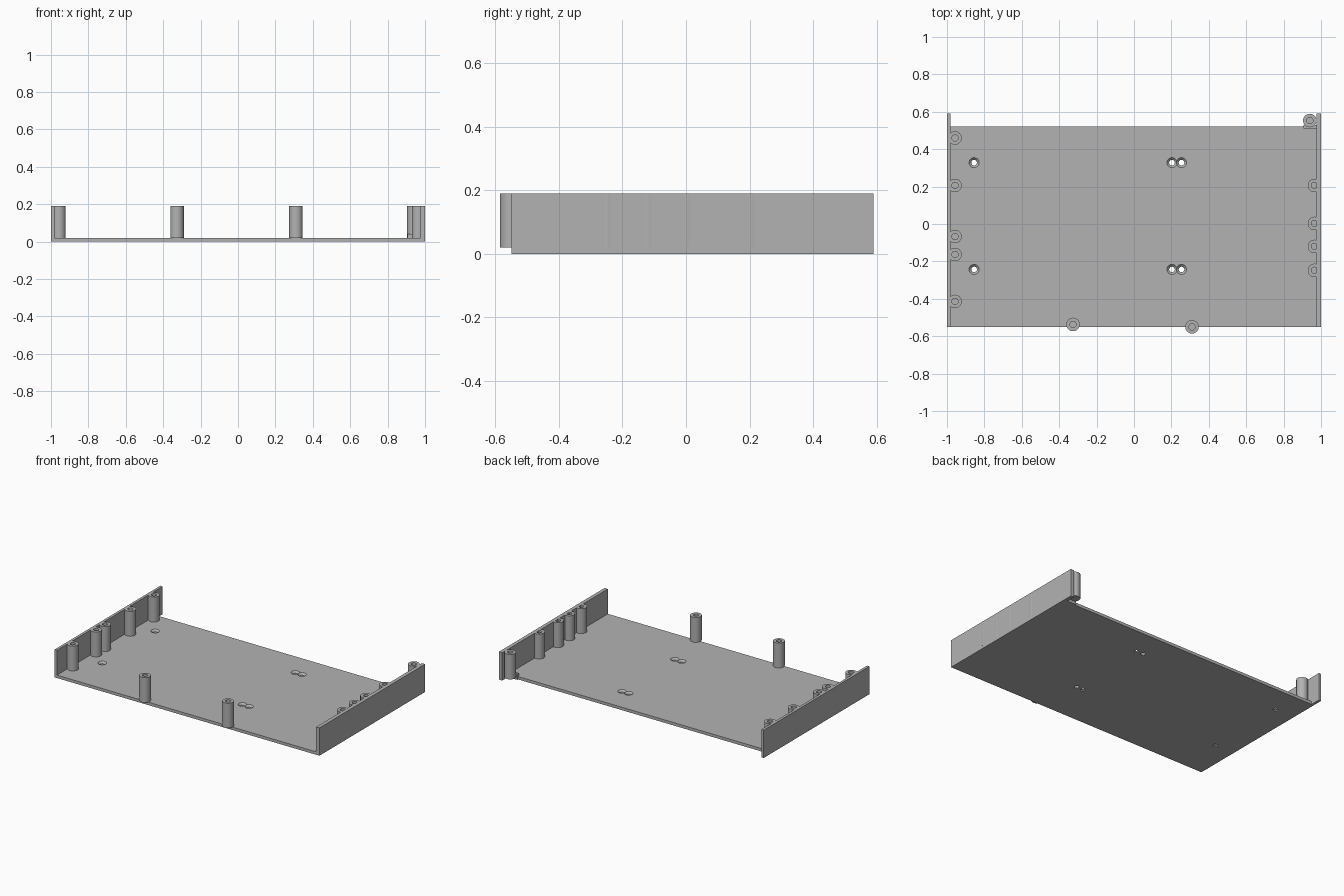
import bpy, bmesh, math
from mathutils import Vector

old = bpy.data.objects.get("Cube")
if old:
    bpy.data.objects.remove(old, do_unlink=True)

grey = bpy.data.materials.new("plain grey")
grey.use_nodes = True
COLOUR = (0.45, 0.45, 0.45, 1)
grey.diffuse_color = COLOUR
grey.node_tree.nodes["Principled BSDF"].inputs["Base Color"].default_value = COLOUR

FLOOR, TOP = 0.02, 0.19
FRONT, BACK, WALL_BACK = -0.55, 0.52, 0.59


def finish(name, bm):
    bmesh.ops.recalc_face_normals(bm, faces=bm.faces)
    mesh = bpy.data.meshes.new(name)
    bm.to_mesh(mesh)
    bm.free()
    mesh.materials.append(grey)
    obj = bpy.data.objects.new(name, mesh)
    bpy.context.collection.objects.link(obj)
    return obj


def box(name, low, high):
    bm = bmesh.new()
    bmesh.ops.create_cube(bm, size=1)
    low, high = Vector(low), Vector(high)
    for v in bm.verts:
        v.co = (low + high) / 2 + v.co * (high - low)
    return finish(name, bm)


def lathe(name, profile, x, y, sides=32):
    """Turn a closed (radius, z) profile around the vertical axis."""
    bm = bmesh.new()
    verts = [bm.verts.new((r, 0, z)) for r, z in profile]
    edges = [bm.edges.new(pair) for pair in zip(verts, verts[1:])]
    bmesh.ops.spin(bm, geom=verts + edges, cent=(0, 0, 0), axis=(0, 0, 1),
                   angle=math.tau, steps=sides, use_duplicate=False)
    bmesh.ops.remove_doubles(bm, verts=bm.verts, dist=1e-5)
    bmesh.ops.translate(bm, verts=bm.verts, vec=(x, y, 0))
    return finish(name, bm)


def smooth(obj):
    bpy.ops.object.select_all(action='DESELECT')
    obj.select_set(True)
    bpy.context.view_layer.objects.active = obj
    bpy.ops.object.shade_smooth_by_angle(angle=math.radians(30))


# Base plate with countersunk screw holes
plate = box("base_plate", (-1, FRONT, 0), (1, BACK, FLOOR))
bpy.context.view_layer.objects.active = plate
sink = [(0, -0.01), (0.015, -0.01), (0.015, 0.008), (0.027, FLOOR), (0.027, 0.03), (0, 0.03)]
for x in (-0.855, 0.203, 0.254):
    for y in (-0.243, 0.328):
        cutter = lathe("hole_cutter", sink, x, y)
        cutter.hide_render = True
        mod = plate.modifiers.new("hole", 'BOOLEAN')
        mod.operation, mod.solver, mod.object = 'DIFFERENCE', 'EXACT', cutter
        bpy.ops.object.modifier_apply(modifier=mod.name)
        bpy.data.objects.remove(cutter, do_unlink=True)

# Side walls run on past the back of the plate
box("right_wall", (-1, FRONT, 0), (-0.982, WALL_BACK, TOP))
box("left_wall", (0.975, FRONT, 0), (1, WALL_BACK, TOP))

# Small ledge at the foot of the back post
box("back_post_ledge", (0.905, 0.51, 0), (0.98, 0.528, 0.04))

# Screw posts with blind bores
post = [(0, FLOOR), (0.036, FLOOR), (0.036, TOP), (0.017, TOP), (0.017, 0.06), (0, 0.06)]
rows = {
    "right_post": [(-0.957, y) for y in (-0.414, -0.163, -0.067, 0.206, 0.46)],
    "left_post": [(0.965, y) for y in (-0.248, -0.12, 0.003, 0.206)],
    "front_post": [(-0.326, -0.537), (0.31, -0.55)],
    "back_post": [(0.94, 0.553)],
}
for name, places in rows.items():
    for x, y in places:
        smooth(lathe(name, post, x, y))
